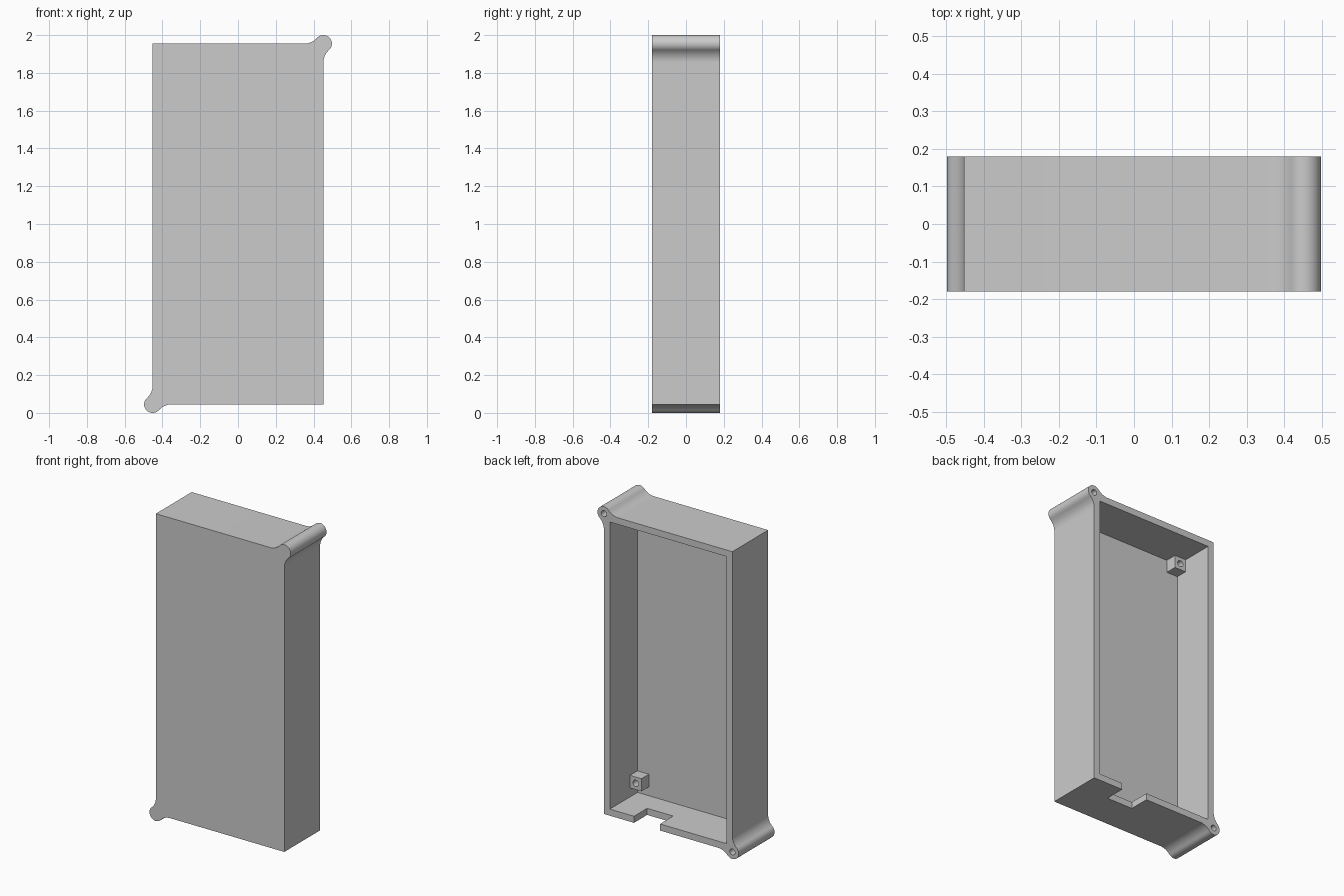
import bpy, bmesh, math
from mathutils import Matrix, Vector

cube = bpy.data.objects.get("Cube")
if cube:
    bpy.data.objects.remove(cube, do_unlink=True)

# Main dimensions
W, H, D = 0.452, 0.955, 0.18      # half width, half height, half depth
MID = 1.0                         # height of the centre
WALL, FLOOR_Y = 0.042, -0.098     # side wall thickness, inner face of the front
EAR, FILLET = 0.045, 0.09         # screw ear radius, blend radius
PEG, PEG_Y = 0.08, -0.023         # peg size, peg end

grey = bpy.data.materials.new("plain_grey")
grey.use_nodes = True
grey.diffuse_color = (0.6, 0.6, 0.6, 1)
grey.node_tree.nodes["Principled BSDF"].inputs["Base Color"].default_value = (0.6, 0.6, 0.6, 1)


def make_object(name, bm):
    bmesh.ops.recalc_face_normals(bm, faces=bm.faces)
    mesh = bpy.data.meshes.new(name)
    bm.to_mesh(mesh)
    bm.free()
    mesh.materials.append(grey)
    obj = bpy.data.objects.new(name, mesh)
    bpy.context.collection.objects.link(obj)
    return obj


def prism(name, outline, y0, y1):
    """Extrude an x-z outline along y."""
    bm = bmesh.new()
    face = bm.faces.new([bm.verts.new((x, y0, z)) for x, z in outline])
    new = bmesh.ops.extrude_face_region(bm, geom=[face])["geom"]
    verts = [v for v in new if isinstance(v, bmesh.types.BMVert)]
    bmesh.ops.translate(bm, verts=verts, vec=(0, y1 - y0, 0))
    return make_object(name, bm)


def block(name, x0, x1, y0, y1, z0, z1):
    return prism(name, [(x0, z0), (x1, z0), (x1, z1), (x0, z1)], y0, y1)


def arc(cx, cz, radius, a0, a1, steps):
    angles = [a0 + (a1 - a0) * i / steps for i in range(steps + 1)]
    return [(cx + radius * math.cos(a), cz + radius * math.sin(a)) for a in angles]


def hole(x, z, radius, y0, y1):
    return prism("hole_cutter", arc(x, z, radius, 0, math.tau, 24)[:-1], y0, y1)


def select_only(obj):
    bpy.ops.object.select_all(action="DESELECT")
    obj.select_set(True)
    bpy.context.view_layer.objects.active = obj


def cut(obj, cutter):
    cutter.hide_render = True
    select_only(obj)
    mod = obj.modifiers.new("cut", "BOOLEAN")
    mod.operation, mod.solver, mod.object = "DIFFERENCE", "EXACT", cutter
    bpy.ops.object.modifier_apply(modifier=mod.name)
    bpy.data.objects.remove(cutter, do_unlink=True)


def smooth(obj):
    select_only(obj)
    bpy.ops.object.shade_smooth_by_angle(angle=math.radians(30))


# Half outline: one blended screw ear; the other half is turned by 180 degrees
d = math.sqrt(EAR ** 2 + 2 * EAR * FILLET)
phi = math.atan2(d, FILLET)
quarter = math.pi / 2
half = [(W, -H)]
half += arc(W + FILLET, H - d, FILLET, math.pi, math.pi - phi, 10)
half += arc(W, H, EAR, -phi, quarter + phi, 28)[1:-1]
half += arc(W - d, H + FILLET, FILLET, phi - quarter, -quarter, 10)
outline = half + [(-x, -z) for x, z in half]
case = prism("case_shell", [(x, z + MID) for x, z in outline], -D, D)

# Open cavity at the back
ix, iz = W - WALL, H - WALL
cut(case, block("cavity_cutter", -ix, ix, FLOOR_Y, D + 0.1, MID - iz, MID + iz))

# Cable notch through the bottom wall
cut(case, block("notch_cutter", 0.057, 0.24, 0.048, D + 0.1, -0.1, MID - iz + 0.02))

# Blind screw holes in the ears
for s in (1, -1):
    cut(case, hole(s * W, MID + s * H, 0.019, -0.05, D + 0.1))
smooth(case)

# Mounting pegs, set slightly into the walls and the front panel
over = 0.01
low = 0.144
lower_peg = block("lower_peg", ix - PEG, ix + over, FLOOR_Y - over, PEG_Y, low, low + PEG)
top = MID + iz
upper_peg = block("upper_peg", -ix - over, -ix + PEG, FLOOR_Y - over, PEG_Y, top - PEG, top + over)
for peg, x, z in ((lower_peg, ix - PEG / 2, low + PEG / 2),
                  (upper_peg, -ix + PEG / 2, top - PEG / 2)):
    cut(peg, hole(x, z, 0.02, FLOOR_Y + 0.005, PEG_Y + 0.1))
    smooth(peg)
